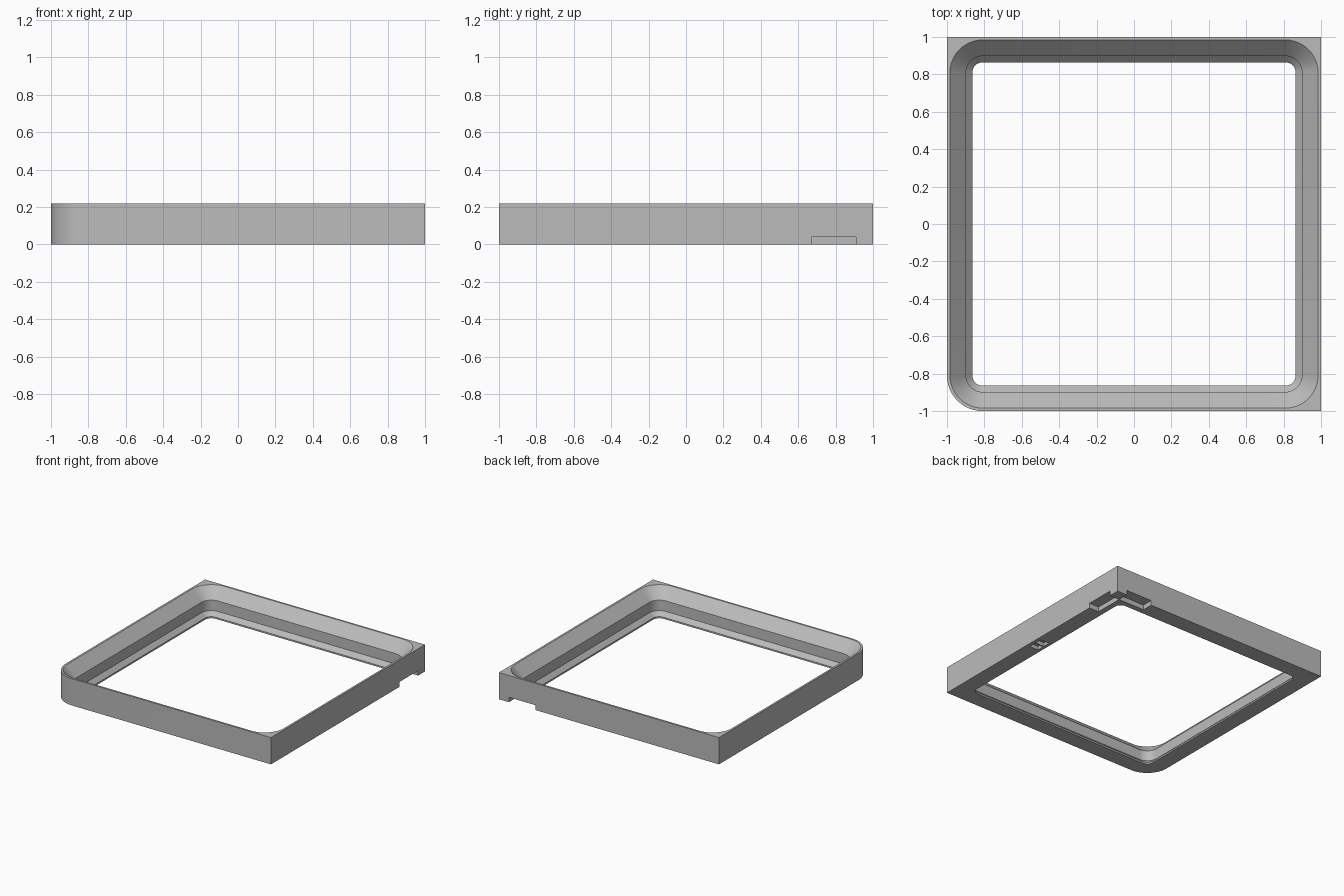
import bpy, bmesh, math

if "Cube" in bpy.data.objects:
    bpy.data.objects.remove(bpy.data.objects["Cube"])

H = 0.22        # frame height
SEG = 12        # segments per rounded corner

grey = bpy.data.materials.new("light grey")
grey.diffuse_color = (0.5, 0.5, 0.5, 1)
grey.use_nodes = True
grey.node_tree.nodes["Principled BSDF"].inputs["Base Color"].default_value = grey.diffuse_color


def outline(half, radii):
    """Square outline, one radius per corner, from back right anticlockwise."""
    pts = []
    for i, r in enumerate(radii):
        sx, sy = ((1, 1), (-1, 1), (-1, -1), (1, -1))[i]
        if r == 0:
            pts.append((sx * half, sy * half))
            continue
        for k in range(SEG + 1):
            a = math.radians(90 * i + 90 * k / SEG)
            pts.append((sx * (half - r) + r * math.cos(a),
                        sy * (half - r) + r * math.sin(a)))
    return pts


def stack(name, levels):
    """Closed solid from matching outlines at rising heights."""
    bm = bmesh.new()
    rings = [[bm.verts.new((x, y, z)) for x, y in pts] for z, pts in levels]
    for a, b in zip(rings, rings[1:]):
        for i in range(len(a)):
            j = (i + 1) % len(a)
            bm.faces.new((a[i], a[j], b[j], b[i]))
    bm.faces.new(rings[0][::-1])
    bm.faces.new(rings[-1])
    mesh = bpy.data.meshes.new(name)
    bm.to_mesh(mesh)
    bm.free()
    obj = bpy.data.objects.new(name, mesh)
    obj.data.materials.append(grey)
    bpy.context.collection.objects.link(obj)
    return obj


def box(name, x0, x1, y0, y1, z0, z1):
    pts = [(x0, y0), (x1, y0), (x1, y1), (x0, y1)]
    return stack(name, [(z0, pts), (z1, pts)])


# Outer block: only the front left corner is rounded
block = outline(1, (0, 0, 0.19, 0))
frame = stack("frame", [(0, block), (H, block)])

# Stepped opening: lower lip, slope, straight wall, wide upper slope
profile = [(-0.05, 0.864), (0.013, 0.864), (0.047, 0.898),
           (0.133, 0.898), (H, 0.984), (H + 0.01, 0.994)]
cutters = [stack("opening_cutter",
                 [(z, outline(h, [h - 0.81] * 4)) for z, h in profile])]

# Underside notches beside the back right corner, and a small pocket
cutters.append(box("right_notch_cutter", 0.91, 1.1, 0.67, 0.91, -0.05, 0.04))
cutters.append(box("back_notch_cutter", 0.67, 0.91, 0.91, 1.1, -0.05, 0.04))
for y in (-0.035, 0.035):
    cutters.append(box("pocket_cutter", 0.89, 0.97, y - 0.03, y + 0.03,
                       -0.05, 0.03))

bpy.context.view_layer.objects.active = frame
frame.select_set(True)
for c in cutters:
    mod = frame.modifiers.new("cut", 'BOOLEAN')
    mod.operation = 'DIFFERENCE'
    mod.solver = 'EXACT'
    mod.object = c
    bpy.ops.object.modifier_apply(modifier=mod.name)
for c in cutters:
    bpy.data.objects.remove(c, do_unlink=True)

bpy.ops.object.shade_smooth_by_angle(angle=math.radians(30))
